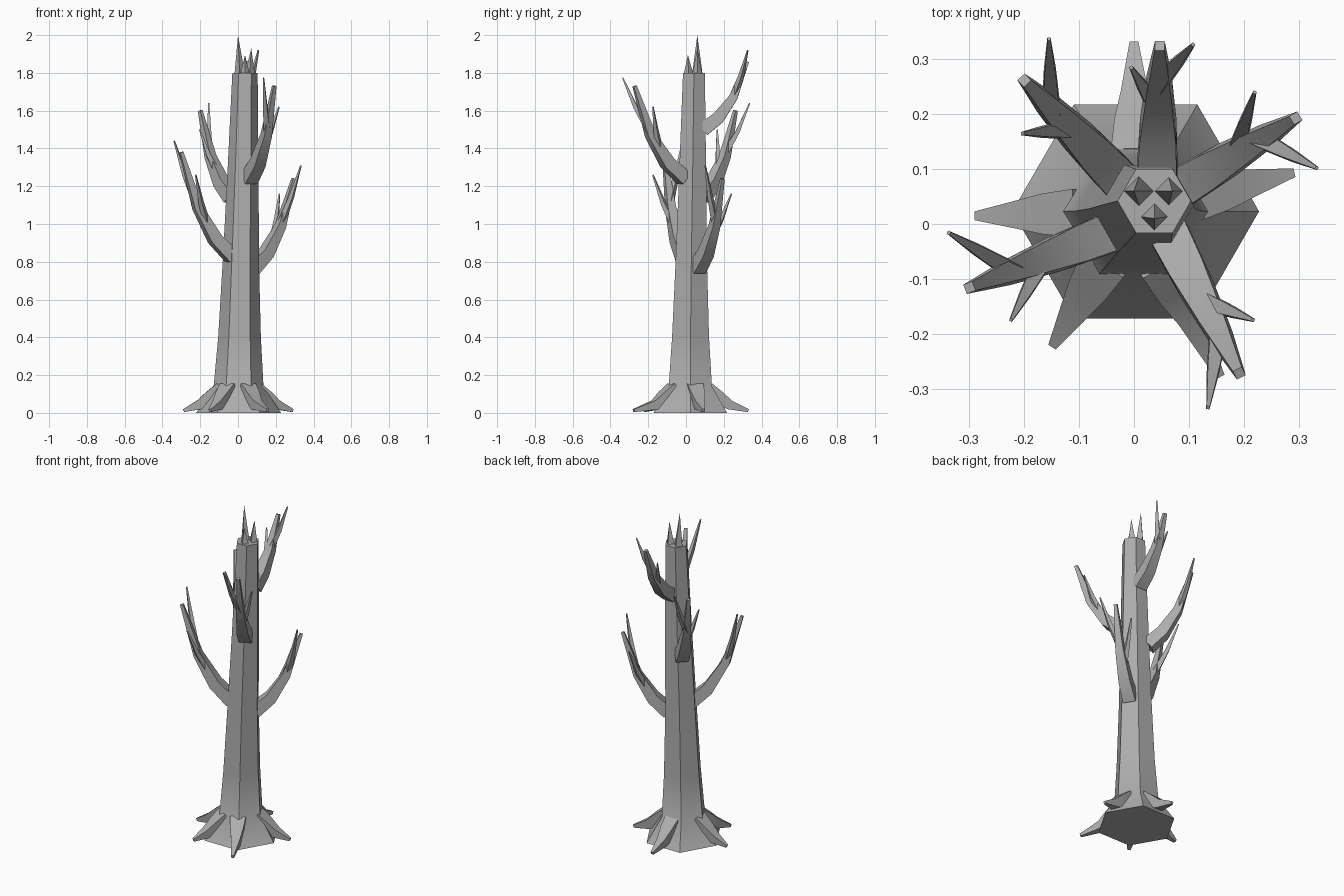
import bpy, bmesh, math
from mathutils import Vector

if "Cube" in bpy.data.objects:
    bpy.data.objects.remove(bpy.data.objects["Cube"])

# Dark grey bark
bark = bpy.data.materials.new("bark")
bark.diffuse_color = (0.42, 0.42, 0.42, 1)
bark.use_nodes = True
bark.node_tree.nodes["Principled BSDF"].inputs["Base Color"].default_value = bark.diffuse_color


def make(name, bm):
    bmesh.ops.recalc_face_normals(bm, faces=bm.faces)
    me = bpy.data.meshes.new(name)
    bm.to_mesh(me)
    bm.free()
    me.materials.append(bark)
    ob = bpy.data.objects.new(name, me)
    bpy.context.collection.objects.link(ob)
    # smooth along the length, sharp at the side edges
    bpy.ops.object.select_all(action='DESELECT')
    ob.select_set(True)
    bpy.context.view_layer.objects.active = ob
    bpy.ops.object.shade_smooth_by_angle(angle=math.radians(45))
    return ob


def skin(bm, rings):
    """Join rings of points into a capped tube."""
    vs = [[bm.verts.new(p) for p in r] for r in rings]
    n = len(vs[0])
    for a, b in zip(vs, vs[1:]):
        for i in range(n):
            j = (i + 1) % n
            bm.faces.new((a[i], a[j], b[j], b[i]))
    bm.faces.new(vs[0][::-1])
    bm.faces.new(vs[-1])


def limb(name, pts, radii):
    """Square tapering limb along a path, flat side facing up."""
    pts = [Vector(p) for p in pts]
    flat = pts[-1] - pts[0]
    side = Vector((-flat.y, flat.x, 0)).normalized()
    rings = []
    for i, (p, r) in enumerate(zip(pts, radii)):
        t = (pts[min(i + 1, len(pts) - 1)] - pts[max(i - 1, 0)]).normalized()
        up = t.cross(side)
        rings.append([p + (side * a + up * b) * r
                      for a, b in ((1, 1), (-1, 1), (-1, -1), (1, -1))])
    bm = bmesh.new()
    skin(bm, rings)
    return make(name, bm)


# Hexagonal trunk, flared at the base: x, y, z, radius
bm = bmesh.new()
skin(bm, [[(x + r * math.cos(k * math.pi / 3), y + r * math.sin(k * math.pi / 3), z)
           for k in range(6)]
          for x, y, z, r in ((0.003, 0.023, 0, 0.225), (0.003, 0.023, 0.14, 0.132),
                             (0.008, 0.024, 0.4, 0.113), (0.015, 0.028, 0.8, 0.096),
                             (0.026, 0.035, 1.25, 0.083), (0.037, 0.042, 1.8, 0.067))])
make("trunk", bm)

# Splinters on the broken top: base x, y, tip x, y, z
for i, (x, y, tx, ty, tz) in enumerate(((0.01, 0.06, 0.0, 0.06, 2.0),
                                        (0.062, 0.06, 0.07, 0.06, 1.93),
                                        (0.037, 0.014, 0.037, 0.01, 1.895))):
    bm = bmesh.new()
    base = [bm.verts.new((x + 0.03 * a, y + 0.03 * b, 1.775))
            for a, b in ((1, 0), (0, 1), (-1, 0), (0, -1))]
    tip = bm.verts.new((tx, ty, tz))
    for k in range(4):
        bm.faces.new((base[k], base[(k + 1) % 4], tip))
    bm.faces.new(base[::-1])
    make(f"top_splinter_{i + 1}", bm)

# Branches: start, tip, outer twig tip, inner twig tip
branches = [
    ((0.075, 0.06, 0.765), (0.295, 0.193, 1.24), (0.333, 0.102, 1.31), (0.22, 0.24, 1.16)),
    ((0.042, 0.09, 1.5), (0.047, 0.325, 1.86), (0.108, 0.327, 1.92), (-0.005, 0.285, 1.78)),
    ((-0.03, 0.085, 1.14), (-0.2, 0.262, 1.6), (-0.155, 0.337, 1.64), (-0.203, 0.165, 1.5)),
    ((-0.03, -0.01, 0.825), (-0.3, -0.116, 1.38), (-0.338, -0.016, 1.44), (-0.224, -0.175, 1.26)),
    ((0.06, -0.01, 1.24), (0.192, -0.272, 1.73), (0.135, -0.335, 1.775), (0.217, -0.175, 1.62)),
]
shape = ((0, 0, 0.037), (0.34, 0.17, 0.033), (0.68, 0.47, 0.023), (1, 1, 0.009))
for i, (s, e, outer, inner) in enumerate(branches):
    s, e = Vector(s), Vector(e)
    path = []
    for f, h, r in shape:
        p = s.lerp(e, f)
        p.z = s.z + (e.z - s.z) * h
        path.append(p)
    limb(f"branch_{i + 1}", path, [q[2] for q in shape])
    for label, root, tip in (("outer", path[2].lerp(path[3], 0.1), outer),
                             ("inner", path[1].lerp(path[2], 0.45), inner)):
        tip = Vector(tip)
        mid = root.lerp(tip, 0.5)
        mid.z -= 0.02
        limb(f"branch_{i + 1}_{label}_twig", [root, mid, tip], (0.016, 0.011, 0.003))

# Roots spreading over the ground
for i, (x, y) in enumerate(((0.29, 0.093), (0.0, 0.33), (-0.288, 0.015),
                            (-0.148, -0.222), (0.157, -0.277))):
    c = Vector((0.003, 0.023, 0))
    d = (Vector((x, y, 0)) - c)
    reach = d.length
    d.normalize()
    limb(f"root_{i + 1}",
         [c + d * q + Vector((0, 0, z))
          for q, z in ((0.09, 0.12), (0.15, 0.08), (0.21, 0.042), (reach, 0.012))],
         (0.044, 0.037, 0.025, 0.008))
